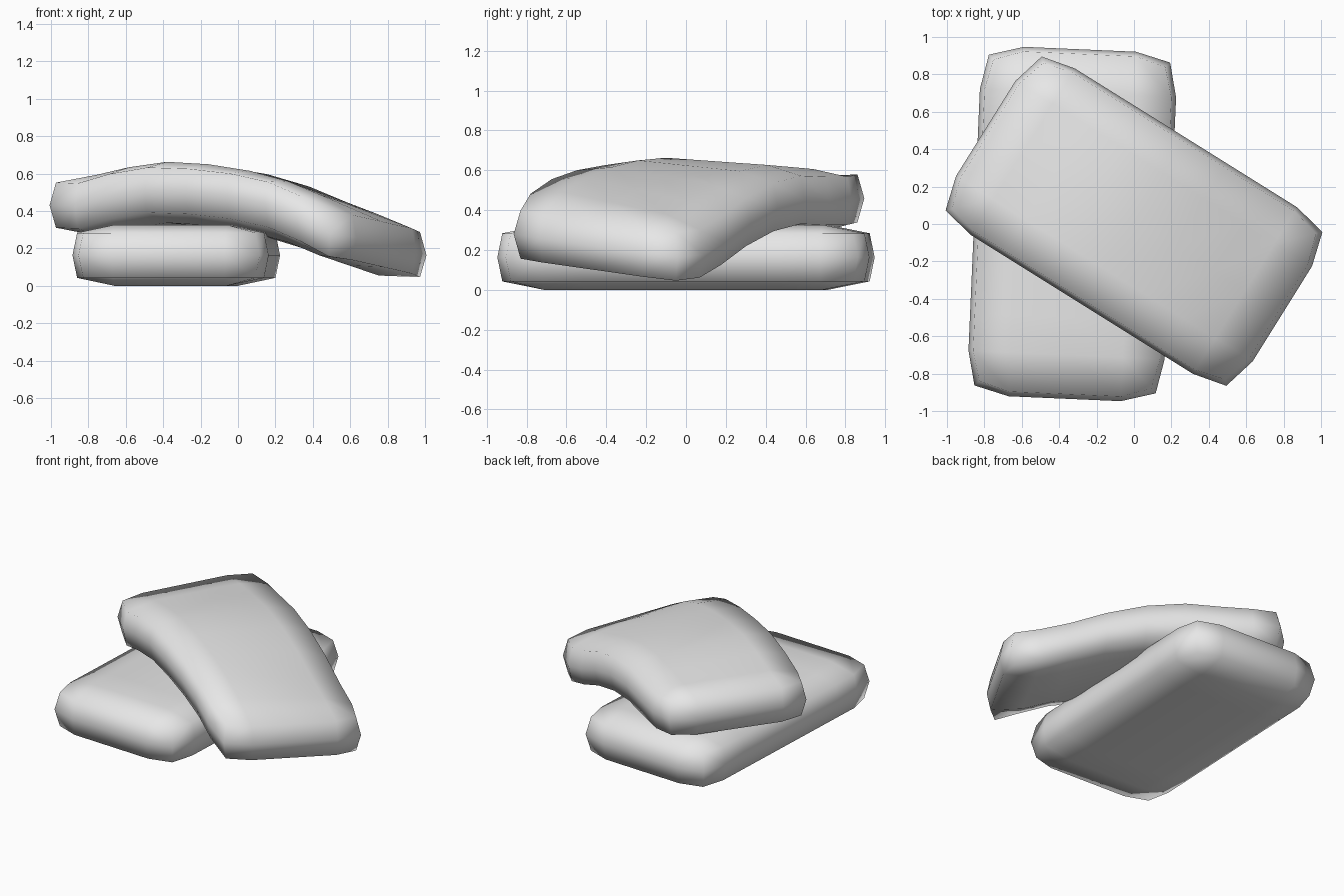
import bpy
import bmesh
from math import radians
from mathutils import Matrix

old = bpy.data.objects.get("Cube")
if old:
    bpy.data.objects.remove(old, do_unlink=True)

fabric = bpy.data.materials.new("light_grey_fabric")
fabric.use_nodes = True
grey = (0.8, 0.8, 0.8, 1)
fabric.diffuse_color = grey
fabric.node_tree.nodes["Principled BSDF"].inputs["Base Color"].default_value = grey

# Shared cushion grid: stations along the length, across the width, and layers
LENGTH = [-0.86, -0.7, -0.5, -0.26, 0, 0.26, 0.5, 0.7, 0.86]
WIDTH = [-0.46, -0.3, 0, 0.3, 0.46]
HALF_THICK = 0.163


def cushion(name, heights, tilts, place):
    """Puffy slab whose middle height and sideways tilt vary along its length."""
    bm = bmesh.new()
    size = (len(LENGTH) - 1, len(WIDTH) - 1, 2)
    verts = {}

    def vert(key):
        if key in verts:
            return verts[key]
        i, j, k = key
        x, y, layer = LENGTH[i], WIDTH[j], k - 1
        end, side = i in (0, size[0]), j in (0, size[1])
        z = layer * HALF_THICK
        if end or side:
            z *= 0.74                      # rounded rim
            puff = 0.025 if layer == 0 else 0
            if end:
                x += (puff + (0 if side else 0.05)) * (1 if x > 0 else -1)
            if side:
                y += (puff + (0 if end else 0.04)) * (1 if y > 0 else -1)
        z += heights[i] + tilts[i] * y
        verts[key] = bm.verts.new((x, y, z))
        return verts[key]

    # Skin the six sides of the grid
    for axis in range(3):
        u, v = [n for n in range(3) if n != axis]
        for level in (0, size[axis]):
            for a in range(size[u]):
                for b in range(size[v]):
                    corners = []
                    for da, db in ((0, 0), (1, 0), (1, 1), (0, 1)):
                        key = [0, 0, 0]
                        key[axis], key[u], key[v] = level, a + da, b + db
                        corners.append(vert(tuple(key)))
                    bm.faces.new(corners)
    bmesh.ops.recalc_face_normals(bm, faces=bm.faces)
    bm.transform(place)
    for face in bm.faces:
        face.smooth = True
    mesh = bpy.data.meshes.new(name)
    bm.to_mesh(mesh)
    bm.free()
    mesh.materials.append(fabric)
    obj = bpy.data.objects.new(name, mesh)
    bpy.context.collection.objects.link(obj)
    return obj


# Flat cushion lying on the ground
flat = [HALF_THICK] * len(LENGTH)
level = [0] * len(LENGTH)
cushion("lower_cushion", flat, level,
        Matrix.Translation((-0.33, 0, 0)) @ Matrix.Rotation(radians(87.5), 4, "Z"))

# Cushion draped diagonally across it, drooping and twisting at one end
droop = [0.445, 0.437, 0.462, 0.482, 0.46, 0.41, 0.34, 0.272, 0.222]
twist = [0.03, 0.02, -0.03, -0.06, -0.09, -0.14, -0.19, -0.18, -0.12]
cushion("upper_cushion", droop, twist,
        Matrix.Translation((0, 0.015, 0)) @ Matrix.Rotation(radians(-32), 4, "Z"))
